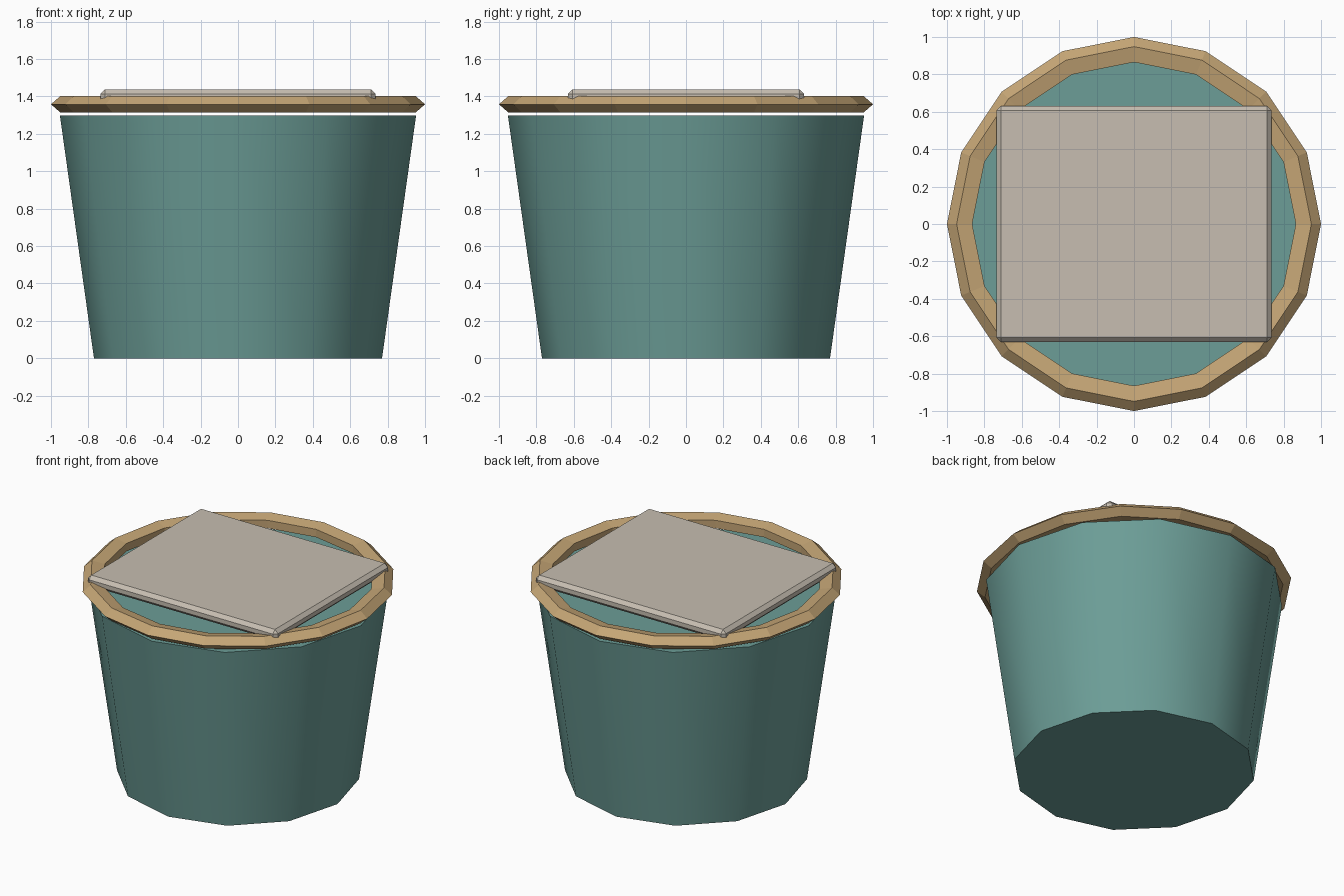
import bpy
import math
from mathutils import Matrix

if "Cube" in bpy.data.objects:
    bpy.data.objects.remove(bpy.data.objects["Cube"])


def material(name, rgb):
    m = bpy.data.materials.new(name)
    m.diffuse_color = (*rgb, 1)
    m.use_nodes = True
    m.node_tree.nodes["Principled BSDF"].inputs["Base Color"].default_value = m.diffuse_color
    return m


def finish(obj, name, mat):
    obj.name = name
    obj.data.materials.append(mat)
    return obj


teal = material("teal", (0.15, 0.34, 0.31))
tan = material("tan", (0.56, 0.38, 0.18))
stone = material("warm_grey", (0.57, 0.515, 0.44))

# Tapered twelve-sided tub with closed ends and smooth walls
TUB_H = 1.297
bpy.ops.mesh.primitive_cone_add(vertices=12, radius1=0.77, radius2=0.952,
                                depth=TUB_H, location=(0, 0, TUB_H / 2))
tub = finish(bpy.context.object, "tub", teal)
bpy.ops.object.shade_smooth_by_angle(angle=math.radians(40))

# Faceted rim: flattened ring with a five-sided section, floating above the tub
bpy.ops.mesh.primitive_torus_add(major_segments=16, minor_segments=5,
                                 major_radius=0.9254, minor_radius=0.0746)
rim = finish(bpy.context.object, "rim", tan)
rim.data.transform(Matrix.Diagonal((1, 1, 0.634, 1)))
rim.location.z = 1.358
bpy.ops.object.shade_flat()

# Rectangular lid slab with chamfered edges, set into the rim
LID_BOTTOM, LID_TOP = 1.36, 1.438
bpy.ops.mesh.primitive_cube_add(size=1)
lid = finish(bpy.context.object, "lid", stone)
lid.data.transform(Matrix.Diagonal((1.47, 1.262, LID_TOP - LID_BOTTOM, 1)))
lid.location.z = (LID_BOTTOM + LID_TOP) / 2
chamfer = lid.modifiers.new("chamfer", 'BEVEL')
chamfer.width = 0.024
chamfer.segments = 1
